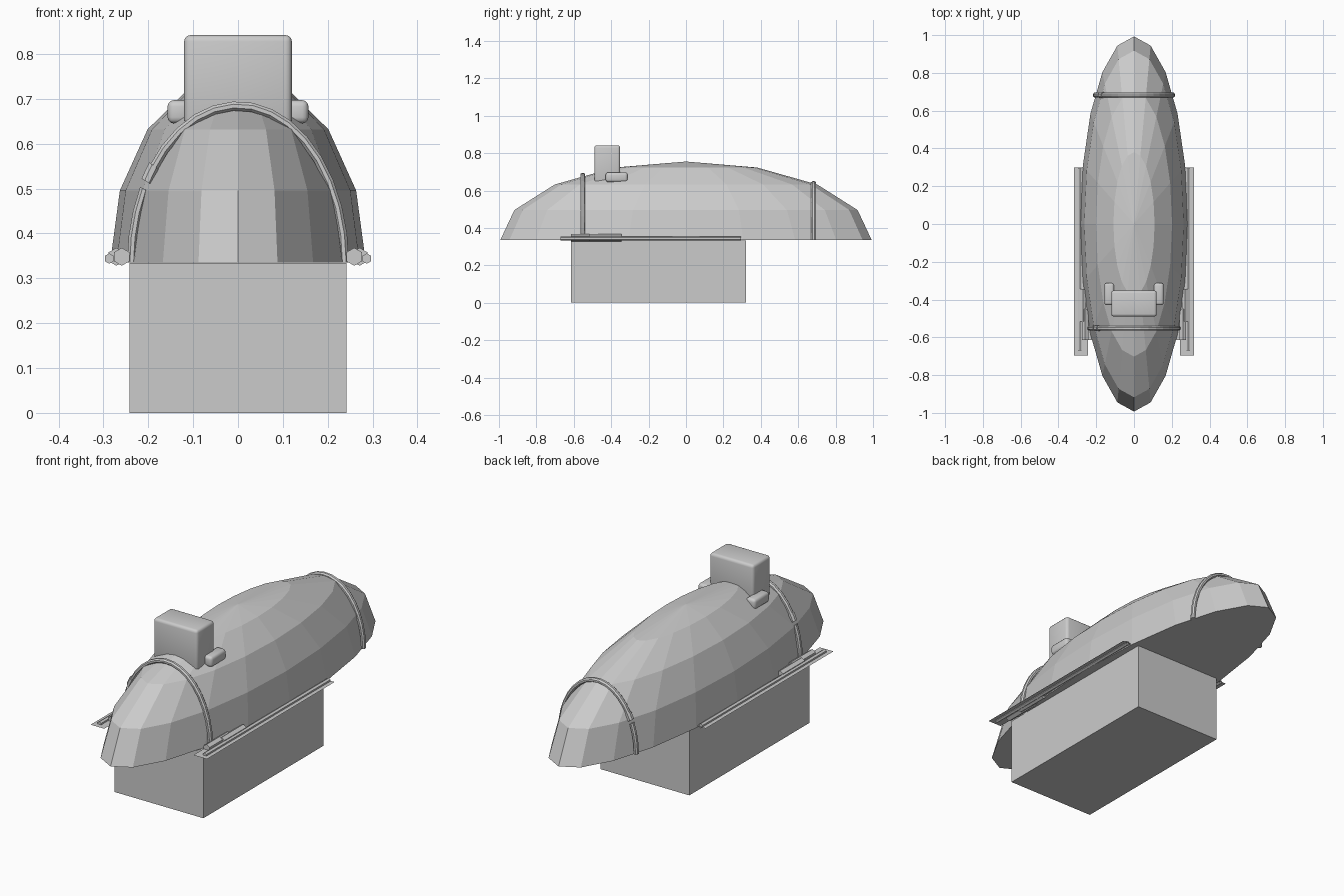
import bpy, bmesh, math
from mathutils import Matrix, Vector

if "Cube" in bpy.data.objects:
    bpy.data.objects.remove(bpy.data.objects["Cube"])

grey = bpy.data.materials.new("plain_grey")
grey.diffuse_color = (0.6, 0.6, 0.6, 1)
grey.use_nodes = True
grey.node_tree.nodes["Principled BSDF"].inputs["Base Color"].default_value = grey.diffuse_color
BASE = 0.335          # height of the canopy rim
A, B, C = 0.285, 0.993, 0.42   # canopy half width, half length, height


def finish(bm, name):
    bmesh.ops.recalc_face_normals(bm, faces=bm.faces)
    me = bpy.data.meshes.new(name)
    bm.to_mesh(me)
    bm.free()
    me.materials.append(grey)
    ob = bpy.data.objects.new(name, me)
    bpy.context.collection.objects.link(ob)
    return ob


def box(name, x0, x1, y0, y1, z0, z1, bevel=0):
    bm = bmesh.new()
    m = Matrix.Translation(((x0 + x1) / 2, (y0 + y1) / 2, (z0 + z1) / 2))
    m = m @ Matrix.Diagonal((x1 - x0, y1 - y0, z1 - z0, 1))
    bmesh.ops.create_cube(bm, size=1, matrix=m)
    if bevel:
        bmesh.ops.bevel(bm, geom=bm.edges[:], offset=bevel, segments=3,
                        profile=0.5, affect='EDGES')
    ob = finish(bm, name)
    if bevel:
        bpy.ops.object.select_all(action='DESELECT')
        ob.select_set(True)
        bpy.context.view_layer.objects.active = ob
        bpy.ops.object.shade_smooth_by_angle(angle=math.radians(35))
    return ob


def rod(name, x, z, r, y0, y1):
    # six-sided rod along y
    bm = bmesh.new()
    m = Matrix.Translation((x, (y0 + y1) / 2, z)) @ Matrix.Rotation(math.pi / 2, 4, 'X')
    m = m @ Matrix.Rotation(math.pi / 6 * 0, 4, 'Z')
    bmesh.ops.create_cone(bm, cap_ends=True, segments=6, radius1=r, radius2=r,
                          depth=y1 - y0, matrix=m)
    return finish(bm, name)


def band(name, y, a0, a1, n, grow=0.0, half=0.014):
    # strap following the canopy section at y, between two angles in degrees
    k = math.sqrt(1 - (y / B) ** 2)
    bm = bmesh.new()
    rings = []
    for i in range(n + 1):
        t = math.radians(a0 + (a1 - a0) * i / n)
        out = Vector((math.cos(t), 0, math.sin(t)))
        c = Vector((A * k * math.cos(t), y, BASE + C * k * math.sin(t)))
        ring = []
        for j in range(8):
            u = 2 * math.pi * (j + 0.5) / 8
            ring.append(bm.verts.new(c + out * (0.011 + grow) * math.cos(u)
                                     + Vector((0, half * math.sin(u), 0))))
        rings.append(ring)
    for p, q in zip(rings, rings[1:]):
        for j in range(8):
            bm.faces.new((p[j], p[j - 1], q[j - 1], q[j]))
    bm.faces.new(rings[0])
    bm.faces.new(rings[-1])
    return finish(bm, name)


# canopy: lower-poly half ellipsoid with a closed underside
bm = bmesh.new()
bmesh.ops.create_uvsphere(bm, u_segments=20, v_segments=8, radius=1)
bmesh.ops.delete(bm, geom=[v for v in bm.verts if v.co.z < -0.01], context='VERTS')
bmesh.ops.holes_fill(bm, edges=[e for e in bm.edges if e.is_boundary], sides=0)
bmesh.ops.transform(bm, verts=bm.verts,
                    matrix=Matrix.Translation((0, 0, BASE)) @ Matrix.Diagonal((A, B, C, 1)))
finish(bm, "canopy")

# block underneath
box("lower_block", -0.242, 0.242, -0.615, 0.32, 0, BASE - 0.001)

# tower on the roof with a small rounded lug on each side
box("tower", -0.12, 0.12, -0.49, -0.352, 0.64, 0.842, 0.014)
for s, side in ((-1, "left"), (1, "right")):
    xs = sorted((s * 0.105, s * 0.157))
    box(side + "_lug", xs[0], xs[1], -0.43, -0.312, 0.645, 0.697, 0.014)

    # side deck: thin sheet, long rail and stepped short rods
    xs = sorted((s * 0.243, s * 0.317))
    bm = bmesh.new()
    bm.faces.new([bm.verts.new((x, y, 0.342)) for x, y in
                  ((xs[0], -0.695), (xs[1], -0.695), (xs[1], 0.3), (xs[0], 0.3))])
    finish(bm, side + "_side_sheet")
    rod(side + "_long_rail", s * 0.287, 0.344, 0.0115, -0.67, 0.295)
    rod(side + "_short_rod", s * 0.259, 0.348, 0.02, -0.615, -0.45)
    rod(side + "_stub_rod", s * 0.271, 0.348, 0.02, -0.515, -0.345)

# straps over the canopy, split by a small clasp on the left
for y, name in ((-0.552, "front"), (0.682, "back")):
    band(name + "_strap", y, 0, 144, 14)
    band(name + "_strap_clasp", y, 142, 149, 2, 0.004, 0.017)
    band(name + "_strap_end", y, 152, 180, 3)
